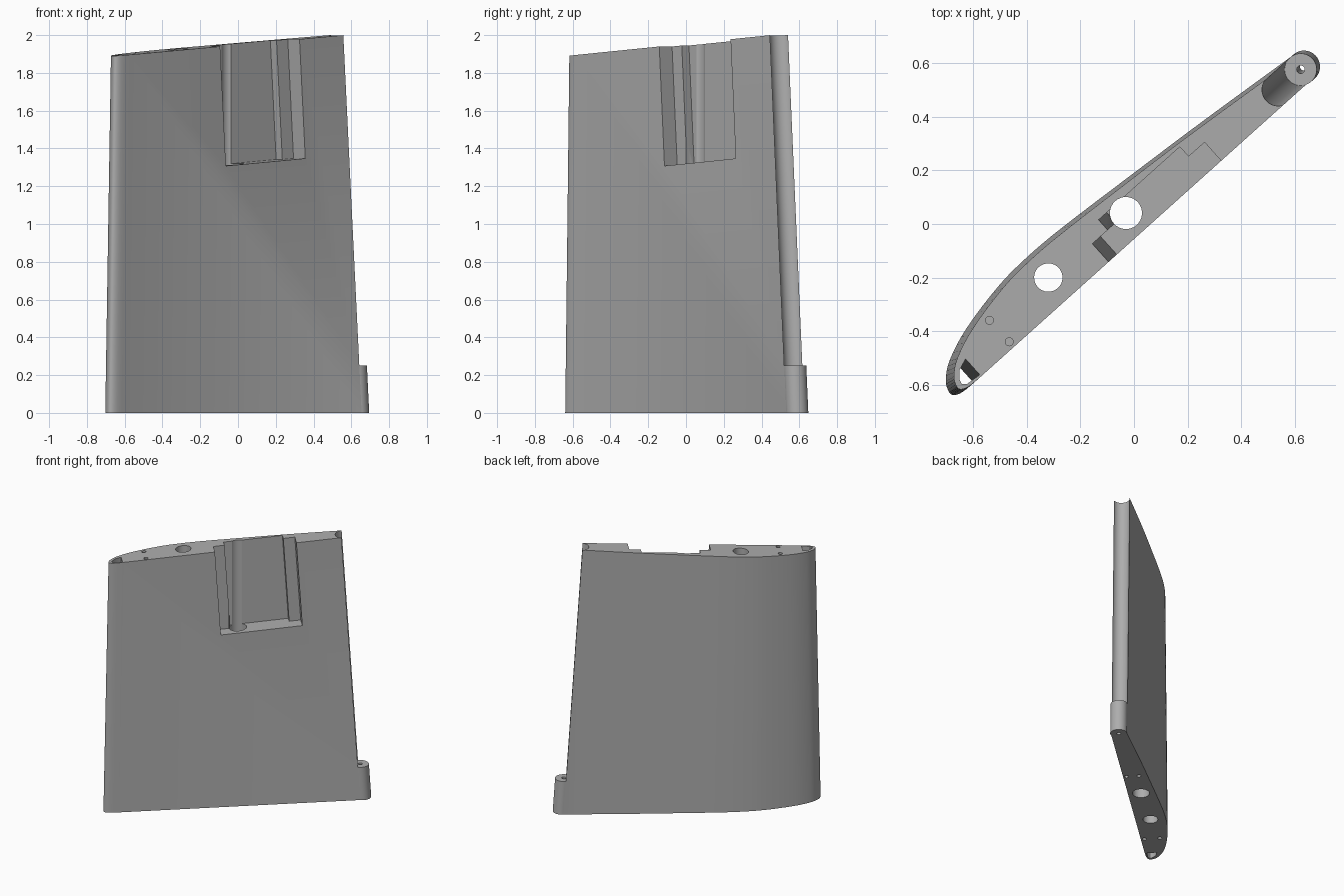
import bpy, bmesh, math
from mathutils import Vector

if "Cube" in bpy.data.objects:
    bpy.data.objects.remove(bpy.data.objects["Cube"])

# Chord frame: s runs along the chord, n points out of the flat front skin
U, N = Vector((0.744, 0.668, 0)), Vector((0.668, -0.744, 0))
SLOPE = 0.068                       # rise of the sloped tip along the chord
HINGE_S, HINGE_N, SWEEP = 0.865, -0.0133, -0.065

grey = bpy.data.materials.new("light grey")
grey.diffuse_color = (0.42, 0.42, 0.42, 1)
grey.use_nodes = True
grey.node_tree.nodes["Principled BSDF"].inputs["Base Color"].default_value = grey.diffuse_color


def place(s, n, z):
    p = U * s + N * n
    return (p.x, p.y, z)


def tip_z(s):
    return 1.951 + SLOPE * s


def loft(name, bottom, top):
    """Closed solid between two matching rings of points."""
    bm = bmesh.new()
    a = [bm.verts.new(p) for p in bottom]
    b = [bm.verts.new(p) for p in top]
    k = len(a)
    for i in range(k):
        j = (i + 1) % k
        bm.faces.new((a[i], a[j], b[j], b[i]))
    bm.faces.new(a[::-1])
    bm.faces.new(b)
    bmesh.ops.recalc_face_normals(bm, faces=bm.faces)
    me = bpy.data.meshes.new(name)
    bm.to_mesh(me)
    bm.free()
    me.materials.append(grey)
    ob = bpy.data.objects.new(name, me)
    bpy.context.collection.objects.link(ob)
    return ob


def rod(name, s, n, r, z0, z1, sweep=0.0, sides=32):
    """Round bar, swept along the chord as it rises."""
    def ring(z):
        return [place(s + sweep * z + r * math.cos(t), n + r * math.sin(t), z)
                for t in (2 * math.pi * i / sides for i in range(sides))]
    return loft(name, ring(z0), ring(z1))


def combine(target, tool, mode='DIFFERENCE'):
    m = target.modifiers.new(mode, 'BOOLEAN')
    m.operation, m.solver, m.object = mode, 'EXACT', tool
    bpy.context.view_layer.objects.active = target
    bpy.ops.object.modifier_apply(modifier=m.name)
    bpy.data.objects.remove(tool)


def curve(pts, steps=4):
    """Smooth path through the points."""
    out = []
    for i in range(len(pts) - 1):
        p0, p1 = Vector(pts[max(i - 1, 0)]), Vector(pts[i])
        p2, p3 = Vector(pts[i + 1]), Vector(pts[min(i + 2, len(pts) - 1)])
        d = (p2 - p1).length
        m1 = (p2 - p0).normalized() * d
        m2 = (p3 - p1).normalized() * d
        for k in range(steps):
            t = k / steps
            out.append(p1 * (2*t**3 - 3*t**2 + 1) + m1 * (t**3 - 2*t**2 + t)
                       + p2 * (3*t**2 - 2*t**3) + m2 * (t**3 - t**2))
    return out + [Vector(pts[-1])]


# Wing skin: lofted from the root profile to the smaller sloped tip
profile = curve([(-0.833, 0.042), (-0.895, 0.039), (-0.927, 0.027), (-0.934, 0.008),
                 (-0.915, -0.033), (-0.855, -0.08), (-0.726, -0.128), (-0.521, -0.167),
                 (-0.37, -0.175), (-0.218, -0.170), (0.117, -0.143), (0.45, -0.114),
                 (HINGE_S, -0.072)])
profile.append(Vector((HINGE_S, 0.042)))


def tip_point(p):
    f = (p.x + 0.935) / 1.8
    s = -0.90 + f * 1.635
    n = 0.042 + (p.y - 0.042) * (0.89 + 0.11 * f)
    return place(s, n, tip_z(s))


wing = loft("wing_section", [place(p.x, p.y, 0) for p in profile],
            [tip_point(p) for p in profile])

# Concave hinge groove along the trailing edge, and the hinge knuckle below it
combine(wing, rod("groove_cutter", HINGE_S, HINGE_N, 0.06, 0.25, 2.3, SWEEP, 48))
combine(wing, rod("hinge_knuckle", HINGE_S, HINGE_N, 0.06, 0, 0.25, SWEEP, 48), 'UNION')
combine(wing, rod("hinge_pin_hole", HINGE_S, HINGE_N, 0.015, -0.1, 0.4, SWEEP, 20))

# Stepped pocket in the front skin, open at the tip
steps = [(-0.165, 0.15), (-0.165, -0.049), (-0.088, -0.049), (-0.088, -0.1),
         (0.32, -0.1), (0.32, -0.051), (0.40, -0.051), (0.40, 0.15)]


def pocket_ring(z):
    return [place(s + SWEEP * (z - 1.95), n, z + 0.07 * s) for s, n in steps]


combine(wing, loft("pocket_cutter", pocket_ring(1.319), pocket_ring(2.2)))

# Leading edge cavity running the full span
nose = [(-0.842, 0.034), (-0.842, -0.045), (-0.885, -0.03), (-0.91, -0.002),
        (-0.915, 0.015), (-0.9, 0.028)]
combine(wing, loft("nose_cutter", [place(s - 0.002, n, -0.1) for s, n in nose],
                   [place(s + 0.039, n, 2.0) for s, n in nose]))

# Spar holes through the whole span
for x, y, r in ((-0.03, 0.041, 0.06), (-0.32, -0.2, 0.053)):
    p = Vector((x, y, 0))
    combine(wing, rod("spar_hole", p.dot(U), p.dot(N), r, -0.1, 2.2))

# Small blind dowel holes at the tip and root
for x, y, z0, z1 in ((-0.54, -0.36, 1.8, 2.1), (-0.466, -0.44, 1.8, 2.1),
                     (-0.54, -0.36, -0.1, 0.1), (-0.466, -0.44, -0.1, 0.1),
                     (0.14, 0.22, -0.1, 0.1), (0.2, 0.155, -0.1, 0.1)):
    p = Vector((x, y, 0))
    combine(wing, rod("dowel_hole", p.dot(U), p.dot(N), 0.015, z0, z1, 0, 16))

bpy.ops.object.select_all(action='DESELECT')
wing.select_set(True)
bpy.context.view_layer.objects.active = wing
bpy.ops.object.shade_smooth_by_angle(angle=math.radians(30))
